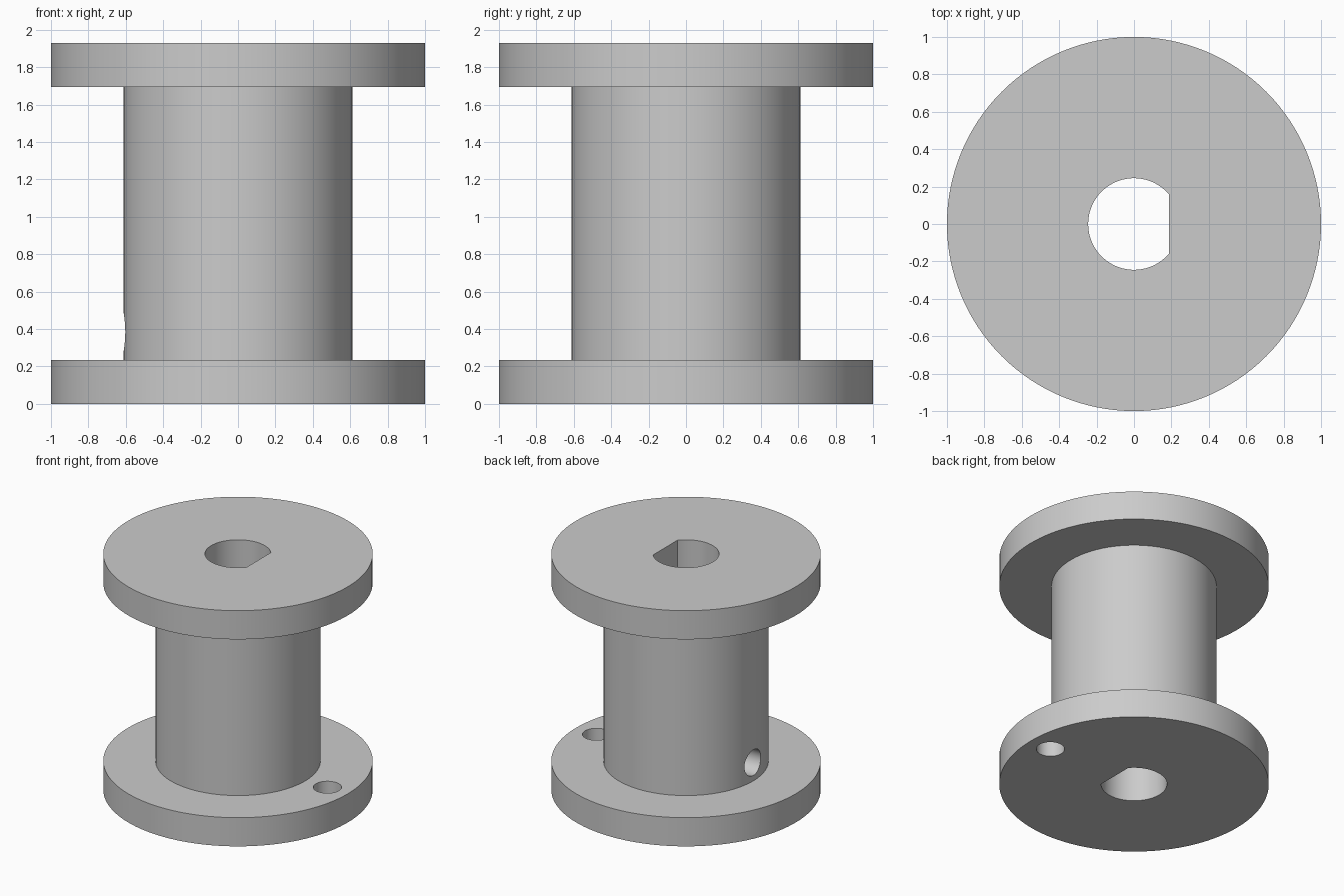
import bpy, bmesh, math
from mathutils import Matrix, Vector

HEIGHT, FLANGE = 1.93, 0.235
RIM_R, BARREL_R = 1.0, 0.612
BORE_R, FLAT_X = 0.245, 0.188
PIN_R = 0.105

if "Cube" in bpy.data.objects:
    bpy.data.objects.remove(bpy.data.objects["Cube"], do_unlink=True)

# Plain grey material
grey = bpy.data.materials.new("plain_grey")
grey.use_nodes = True
colour = (0.6, 0.6, 0.6, 1)
grey.diffuse_color = colour
grey.node_tree.nodes["Principled BSDF"].inputs["Base Color"].default_value = colour


def make_object(name, bm):
    bmesh.ops.recalc_face_normals(bm, faces=bm.faces)
    mesh = bpy.data.meshes.new(name)
    bm.to_mesh(mesh)
    bm.free()
    mesh.materials.append(grey)
    obj = bpy.data.objects.new(name, mesh)
    bpy.context.collection.objects.link(obj)
    return obj


def circle(radius, count):
    for i in range(count):
        a = math.tau * i / count
        yield Vector((radius * math.cos(a), radius * math.sin(a), 0))


def pin_cutter(name, depth, matrix):
    bm = bmesh.new()
    bmesh.ops.create_cone(bm, cap_ends=True, segments=48, radius1=PIN_R,
                          radius2=PIN_R, depth=depth, matrix=matrix)
    return make_object(name, bm)


# Spool body: stacked rings joined into two flanges and a barrel
bm = bmesh.new()
rings = []
for r, z in [(RIM_R, 0), (RIM_R, FLANGE), (BARREL_R, FLANGE),
             (BARREL_R, HEIGHT - FLANGE), (RIM_R, HEIGHT - FLANGE), (RIM_R, HEIGHT)]:
    rings.append([bm.verts.new((p.x, p.y, z)) for p in circle(r, 128)])
for low, high in zip(rings, rings[1:]):
    for i in range(len(low)):
        bm.faces.new((low[i - 1], low[i], high[i], high[i - 1]))
bm.faces.new(rings[0])
bm.faces.new(rings[-1])
spool = make_object("spool_body", bm)

# D-shaped shaft bore, flat on the +x side
bm = bmesh.new()
half = math.acos(FLAT_X / BORE_R)
steps = 64
arc = [half + (math.tau - 2 * half) * i / steps for i in range(steps + 1)]
base = bm.faces.new([bm.verts.new((BORE_R * math.cos(a), BORE_R * math.sin(a), -0.2))
                     for a in arc])
top = bmesh.ops.extrude_face_region(bm, geom=[base])
bmesh.ops.translate(bm, vec=(0, 0, HEIGHT + 0.4),
                    verts=[v for v in top["geom"] if isinstance(v, bmesh.types.BMVert)])
bore = make_object("bore_cutter", bm)

# Hole through the lower flange, and hole from the barrel side into the bore
flange_hole = pin_cutter("flange_hole_cutter", 1.0, Matrix.Translation((0.81, 0, 0)))
side_hole = pin_cutter("side_hole_cutter", 0.8,
                       Matrix.Translation((-0.5, 0, 0.384)) @ Matrix.Rotation(math.pi / 2, 4, 'Y'))

for cutter in (bore, flange_hole, side_hole):
    cutter.hide_render = True
    cutter.hide_set(True)
    mod = spool.modifiers.new(cutter.name, 'BOOLEAN')
    mod.operation = 'DIFFERENCE'
    mod.solver = 'EXACT'
    mod.object = cutter

# Apply the cuts, then smooth the round walls
bpy.ops.object.select_all(action='DESELECT')
spool.select_set(True)
bpy.context.view_layer.objects.active = spool
for mod in list(spool.modifiers):
    bpy.ops.object.modifier_apply(modifier=mod.name)
for cutter in (bore, flange_hole, side_hole):
    bpy.data.objects.remove(cutter, do_unlink=True)
bpy.ops.object.shade_smooth_by_angle(angle=math.radians(30))
